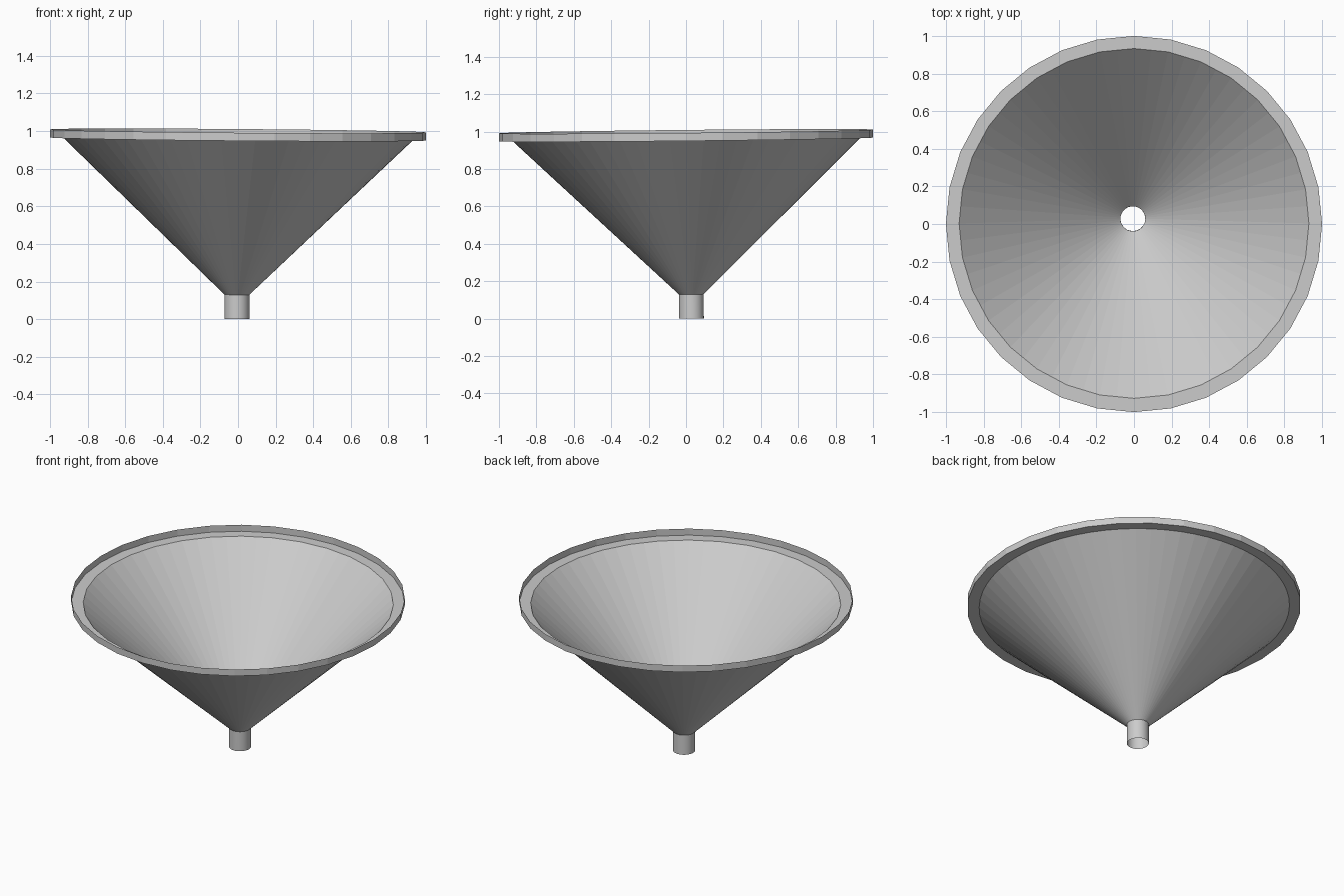
import bpy, bmesh
from math import sin, cos, tau
from mathutils import Vector, Matrix

cube = bpy.data.objects.get("Cube")
if cube:
    bpy.data.objects.remove(cube)

grey = bpy.data.materials.new("light grey")
grey.use_nodes = True
colour = (0.6, 0.6, 0.6, 1)
grey.diffuse_color = colour
grey.node_tree.nodes["Principled BSDF"].inputs["Base Color"].default_value = colour

# The whole funnel leans very slightly
LEAN = Matrix.Rotation(0.01, 3, "X") @ Matrix.Rotation(0.008, 3, "Y")


def loft(name, sides, rings, smooth_angle=None):
    """Open thin shell through (centre, radius) rings, first to last."""
    bm = bmesh.new()
    loops = []
    for centre, radius in rings:
        loops.append([bm.verts.new(Vector(centre) + LEAN @ Vector(
            (radius * cos(tau * i / sides), radius * sin(tau * i / sides), 0)))
            for i in range(sides)])
    for low, high in zip(loops, loops[1:]):
        for i in range(sides):
            j = (i + 1) % sides
            bm.faces.new((low[i], low[j], high[j], high[i]))
    mesh = bpy.data.meshes.new(name)
    bm.to_mesh(mesh)
    bm.free()
    mesh.materials.append(grey)
    obj = bpy.data.objects.new(name, mesh)
    bpy.context.collection.objects.link(obj)
    if smooth_angle:
        bpy.ops.object.select_all(action="DESELECT")
        obj.select_set(True)
        bpy.context.view_layer.objects.active = obj
        bpy.ops.object.shade_smooth_by_angle(angle=smooth_angle)
    return obj


spout_base = (-0.006, 0.029, 0.001)
spout_top = (-0.006, 0.028, 0.13)
mouth = (0, 0.003, 0.958)
lip_base = (0, 0, 0.958)
lip_top = (0, 0, 1.001)

# Open spout tube
loft("spout", 32, [(spout_base, 0.066), (spout_top, 0.066)], 0.5)
# Faceted cone
loft("cone", 64, [(spout_top, 0.066), (mouth, 0.93)])
# Flat ledge around the mouth, with an upright lip at its outer edge
loft("rim", 32, [(mouth, 0.93), (lip_base, 1.0), (lip_top, 1.0)])
